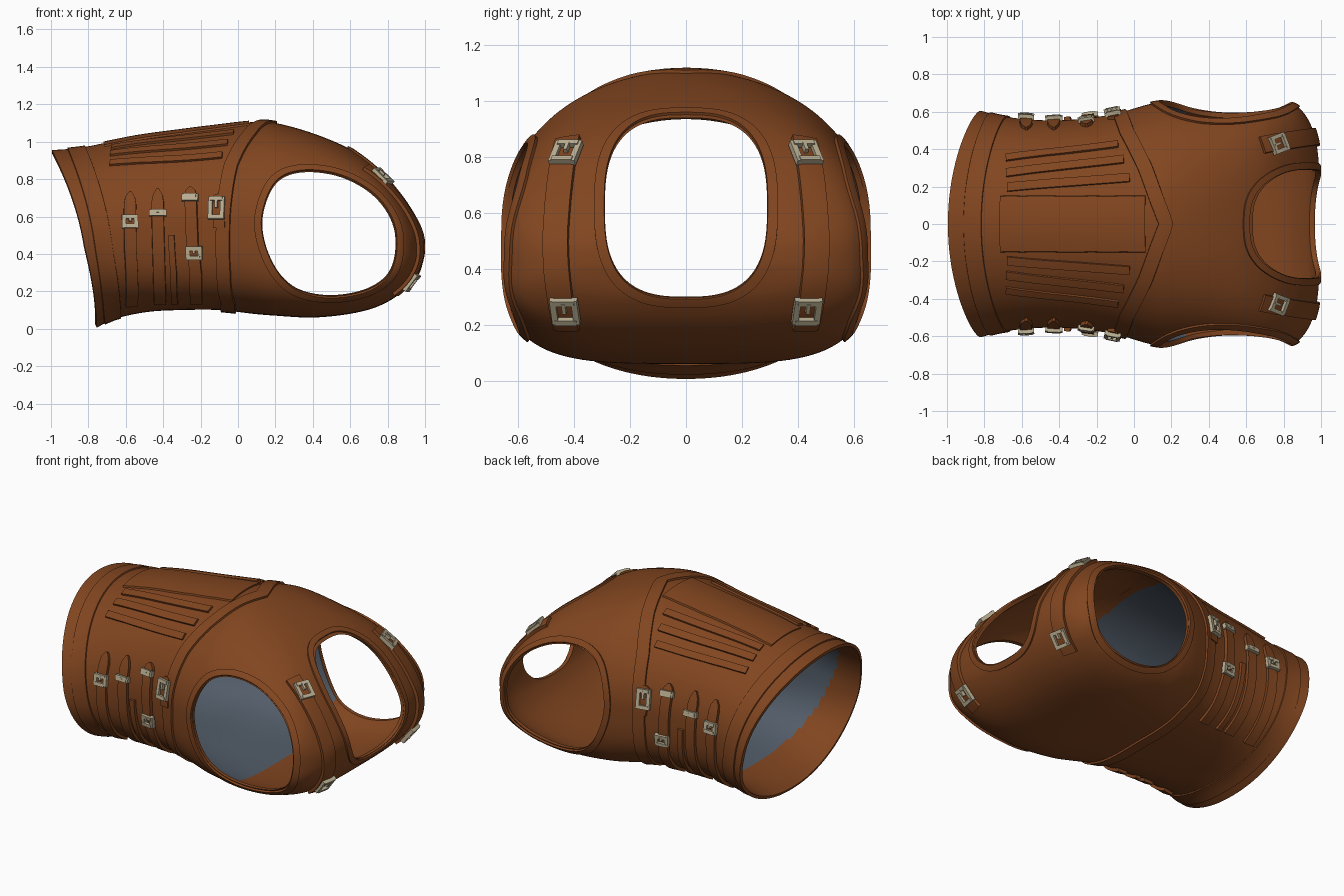
import bpy, bmesh, math
from mathutils import Vector, Matrix
from mathutils.bvhtree import BVHTree

if "Cube" in bpy.data.objects:
    bpy.data.objects.remove(bpy.data.objects["Cube"])


def material(name, rgb):
    m = bpy.data.materials.new(name)
    m.diffuse_color = (*rgb, 1)
    m.use_nodes = True
    m.node_tree.nodes["Principled BSDF"].inputs["Base Color"].default_value = m.diffuse_color
    return m


leather = material("brown leather", (0.22, 0.06, 0.014))
lining = material("blue grey lining", (0.085, 0.108, 0.14))
metal = material("pale brass", (0.50, 0.43, 0.29))


def make(name, bm, mats):
    bmesh.ops.recalc_face_normals(bm, faces=bm.faces)
    me = bpy.data.meshes.new(name)
    bm.to_mesh(me)
    bm.free()
    for m in mats:
        me.materials.append(m)
    ob = bpy.data.objects.new(name, me)
    bpy.context.collection.objects.link(ob)
    return ob


def activate(ob):
    bpy.ops.object.select_all(action='DESELECT')
    ob.select_set(True)
    bpy.context.view_layer.objects.active = ob


def smooth(ob, deg=35):
    activate(ob)
    bpy.ops.object.shade_smooth_by_angle(angle=math.radians(deg))


def catmull(p, q, r, s, t):
    return q + .5 * t * (r - p + t * (2 * p - 5 * q + 4 * r - s + t * (3 * (q - r) + s - p)))


# torso sections: x, bottom z, top z, half width, hem slant, top and bottom squareness
ROWS = [(-0.82, .006, .955, .605, 1.0, 2.0, 2.1), (-0.70, .055, .97, .575, .75, 2.0, 2.4),
        (-0.50, .09, 1.025, .555, .3, 2.0, 2.8), (-0.30, .10, 1.06, .56, 0, 2.0, 3.0),
        (-0.10, .10, 1.085, .59, 0, 2.0, 3.1), (0.08, .08, 1.105, .64, 0, 2.0, 3.3),
        (0.20, .07, 1.10, .655, 0, 2.15, 3.6), (0.40, .06, 1.045, .655, 0, 2.4, 3.8),
        (0.60, .08, .96, .655, 0, 2.7, 3.8), (0.75, .12, .855, .65, 0, 2.9, 3.6),
        (0.87, .19, .72, .63, 0, 2.8, 3.2), (0.95, .28, .60, .52, 0, 2.6, 2.8),
        (0.985, .37, .52, .36, 0, 2.6, 2.6), (0.995, .43, .46, .1, 0, 2.6, 2.6)]


def section(u):
    i = min(int(u), len(ROWS) - 2)
    quad = (ROWS[max(0, min(len(ROWS) - 1, i + k))] for k in (-1, 0, 1, 2))
    return [catmull(*v, u - i) for v in zip(*quad)]


def surf(u, th):
    x, zb, zt, w, slant, et, eb = section(u)
    c, s = math.cos(th), math.sin(th)
    e = et if s >= 0 else eb
    zm = zb + .46 * (zt - zb)
    y = w * math.copysign(abs(c) ** (2 / e), c)
    h = abs(s) ** (2 / e)
    z = zm + (zt - zm) * h if s >= 0 else zm - (zm - zb) * h
    lean = .085 * s + .09 * s * s if s > 0 else .115 * s + .05 * s * s
    return Vector((x - slant * lean, y, z))


# torso shell
NT, NU = 128, 130
bm = bmesh.new()
rings = [[bm.verts.new(surf(j * (len(ROWS) - 1) / NU, 2 * math.pi * i / NT)) for i in range(NT)]
         for j in range(NU + 1)]
for r0, r1 in zip(rings, rings[1:]):
    for i in range(NT):
        k = (i + 1) % NT
        bm.faces.new((r0[i], r1[i], r1[k], r0[k]))
bm.faces.new(rings[-1])
bmesh.ops.recalc_face_normals(bm, faces=bm.faces)
if sum(f.normal.dot(f.calc_center_median() - Vector((0, 0, .55))) for f in bm.faces) < 0:
    bmesh.ops.reverse_faces(bm, faces=bm.faces)
for f in bm.faces:  # faces marked 0 get the grey lining on their inner side
    p = f.calc_center_median()
    f.material_index = 0 if -0.5 - .4 * (p.z - .1) < p.x < .34 - .3 * p.z else 2
bvh = BVHTree.FromBMesh(bm)
torso = make("torso_shell", bm, [leather, lining, leather, leather])
sol = torso.modifiers.new("thickness", 'SOLIDIFY')
sol.thickness, sol.offset, sol.material_offset = .02, -1, 1

# arm and neck openings
ARM = [(.13, .57), (.195, .765), (.335, .835), (.55, .81), (.735, .70), (.835, .53),
       (.82, .33), (.70, .22), (.49, .18), (.30, .225), (.18, .365)]


def arm_pt(i, k=0.0):
    u = i * len(ARM) / 80
    j = int(u)
    quad = [ARM[(j + d) % len(ARM)] for d in (-1, 0, 1, 2)]
    x, z = (catmull(*v, u - j) for v in zip(*quad))
    r = 1 + k / .33
    return .485 + (x - .485) * r, .51 + (z - .51) * r


def neck_pt(i, k=0.0):
    c, s = math.cos(math.pi * i / 40), math.sin(math.pi * i / 40)
    return ((.29 + k) * math.copysign(abs(c) ** .72, c),
            .62 + (.32 + k) * math.copysign(abs(s) ** .72, s))


def cut(name, loop_a, loop_b):
    b = bmesh.new()
    va, vb = ([b.verts.new(p) for p in lp] for lp in (loop_a, loop_b))
    b.faces.new(va)
    b.faces.new(vb)
    for i in range(len(va)):
        k = (i + 1) % len(va)
        b.faces.new((va[i], va[k], vb[k], vb[i]))
    c = make(name, b, [leather])
    c.hide_render = True
    m = torso.modifiers.new(name, 'BOOLEAN')
    m.operation, m.solver, m.object = 'DIFFERENCE', 'EXACT', c
    return c


arm = [arm_pt(i) for i in range(80)]
neck = [neck_pt(i) for i in range(80)]
cutters = [cut("arm_cutter", [(x, -1, z) for x, z in arm], [(x, 1, z) for x, z in arm]),
           cut("neck_cutter", [(.45, y, z) for y, z in neck], [(1.5, y, z) for y, z in neck])]
activate(torso)
for m in list(torso.modifiers):
    bpy.ops.object.modifier_apply(modifier=m.name)
for c in cutters:
    bpy.data.objects.remove(c)
smooth(torso)


def nearest(p):
    loc, n, _, _ = bvh.find_nearest(p)
    return loc, n


# raised leather ribbon lying on the torso
def ribbon(name, guide, width, thick, closed=False, tip=False, cols=6, step=8):
    pts = [Vector(p) for p in guide]
    if len(pts) < 40:
        ends = pts[1:] + pts[:1] if closed else pts[1:]
        last = [] if closed else [pts[-1]]
        pts = [a.lerp(b, k / step) for a, b in zip(pts, ends) for k in range(step)] + last
    pts = [nearest(p)[0] for p in pts]
    n, b, rows = len(pts), bmesh.new(), []
    for i, p in enumerate(pts):
        nx = pts[(i + 1) % n] if closed else pts[min(i + 1, n - 1)]
        pv = pts[i - 1] if closed else pts[max(i - 1, 0)]
        side = (nx - pv).cross(nearest(p)[1]).normalized()
        w = width * (min(1, .2 + .6 * i) if tip else 1) / 2
        prof = [(-w, -.006)] + [(w * .94 * (2 * k / cols - 1), thick) for k in range(cols + 1)] + [(w, -.006)]
        row = []
        for off, h in prof:
            q, nn = nearest(p + side * off)
            row.append(b.verts.new(q + nn * h))
        rows.append(row)
    for i in range(n if closed else n - 1):
        r0, r1 = rows[i], rows[(i + 1) % n]
        for k in range(len(r0) - 1):
            b.faces.new((r0[k], r0[k + 1], r1[k + 1], r1[k]))
    if not closed:
        b.faces.new(rows[0])
        b.faces.new(rows[-1])
    smooth(make(name, b, [leather]))


# metal buckle frame with a prong
def buckle(name, guide, w, h):
    p, n = nearest(Vector(guide))
    side = Vector((0, 0, 1)).cross(n).normalized()
    up = n.cross(side)
    rot = Matrix((side, up, n)).transposed().to_4x4()
    b, t = bmesh.new(), .022
    for cx, cy, sx, sy, lift in ((-w / 2, 0, t, h + t, .02), (w / 2, 0, t, h + t, .02), (0, -h / 2, w, t, .024),
                                 (0, h / 2, w, t, .024), (0, h / 4, .014, h / 2, .026)):
        mat = Matrix.Translation(p + side * cx + up * cy + n * lift) @ rot @ Matrix.Diagonal((sx, sy, .024, 1))
        bmesh.ops.create_cube(b, size=1, matrix=mat)
    make(name, b, [metal])


def cast(o, d):
    return bvh.ray_cast(Vector(o), Vector(d))[0]


# rims of the openings
for s, tag in ((-1, "front"), (1, "back")):
    ribbon("arm_rim_" + tag, [cast((x, s * 2, z), (0, -s, 0)) or (x, s * .62, z)
                              for x, z in (arm_pt(i, .021) for i in range(80))], .04, .012, closed=True)
ribbon("neck_rim", [cast((2, y, z), (-1, 0, 0)) or (.65, y, z)
                    for y, z in (neck_pt(i, .02) for i in range(80))], .038, .01, closed=True)
ring = [2 * math.pi * i / 80 for i in range(80)]
ribbon("hem_band", [surf(.85, a) for a in ring], .1, .008, closed=True)

# pointed chest band going round the body
half = [(.17, 0, 1.1), (.06, .3, 1.04), (-.04, .5, .88), (-.08, .6, .6), (-.08, .58, .3), (-.06, .42, .1), (-.05, 0, .09)]
ribbon("chest_band", half + [(x, -y, z) for x, y, z in half[-2:0:-1]], .08, .012, closed=True)

# long ribs on the belly panel
ribbon("rib_centre", [(-.72, 0, 1), (-.4, 0, 1.05), (.06, 0, 1.1)], .32, .009, cols=10)
for s, tag in ((-1, "front"), (1, "back")):
    for i, (y0, y1, w) in enumerate(((.2, .24, .05), (.265, .33, .05), (.335, .41, .045))):
        ribbon(f"rib_{tag}_{i}", [(-.68, s * y0, .98 - .06 * i), (-.02 - .03 * i, s * y1, 1.03 - .06 * i)], w, .012)

    # side belts with buckles
    for i, (x, top, low) in enumerate(((-.58, .78, .05), (-.435, .79, .05), (-.265, .79, .38), (-.245, .46, .05),
                                       (-.12, .73, .54), (-.36, .5, .05))):
        g = [(x, s * .6, top), (x + .01, s * .62, (top + low) / 2), (x + .02, s * (.4 if low < .1 else .6), low)]
        ribbon(f"belt_{tag}_{i}", g, .035 if i == 5 else .068, .018 + .003 * (i == 2), tip=i != 5)
    for i, (x, z, w, h) in enumerate(((-.575, .58, .065, .05), (-.43, .63, .07, .012), (-.24, .4, .065, .05),
                                      (-.265, .72, .065, .016), (-.12, .65, .065, .1))):
        buckle(f"belt_buckle_{tag}_{i}", (x, s * .62, z), w, h)

    # shoulder straps with buckles
    g = [cast((2, s * y, z), (-1, 0, 0)) for y, z in ((.42, .86), (.45, .7), (.465, .5), (.455, .34), (.425, .19))]
    ribbon("shoulder_strap_" + tag, g, .095, .018)
    for z, y in ((.80, .425), (.26, .43)):
        p = cast((2, s * y, z), (-1, 0, 0))
        buckle(f"shoulder_buckle_{tag}_{'upper' if z > .5 else 'lower'}", p, .078, .085)
